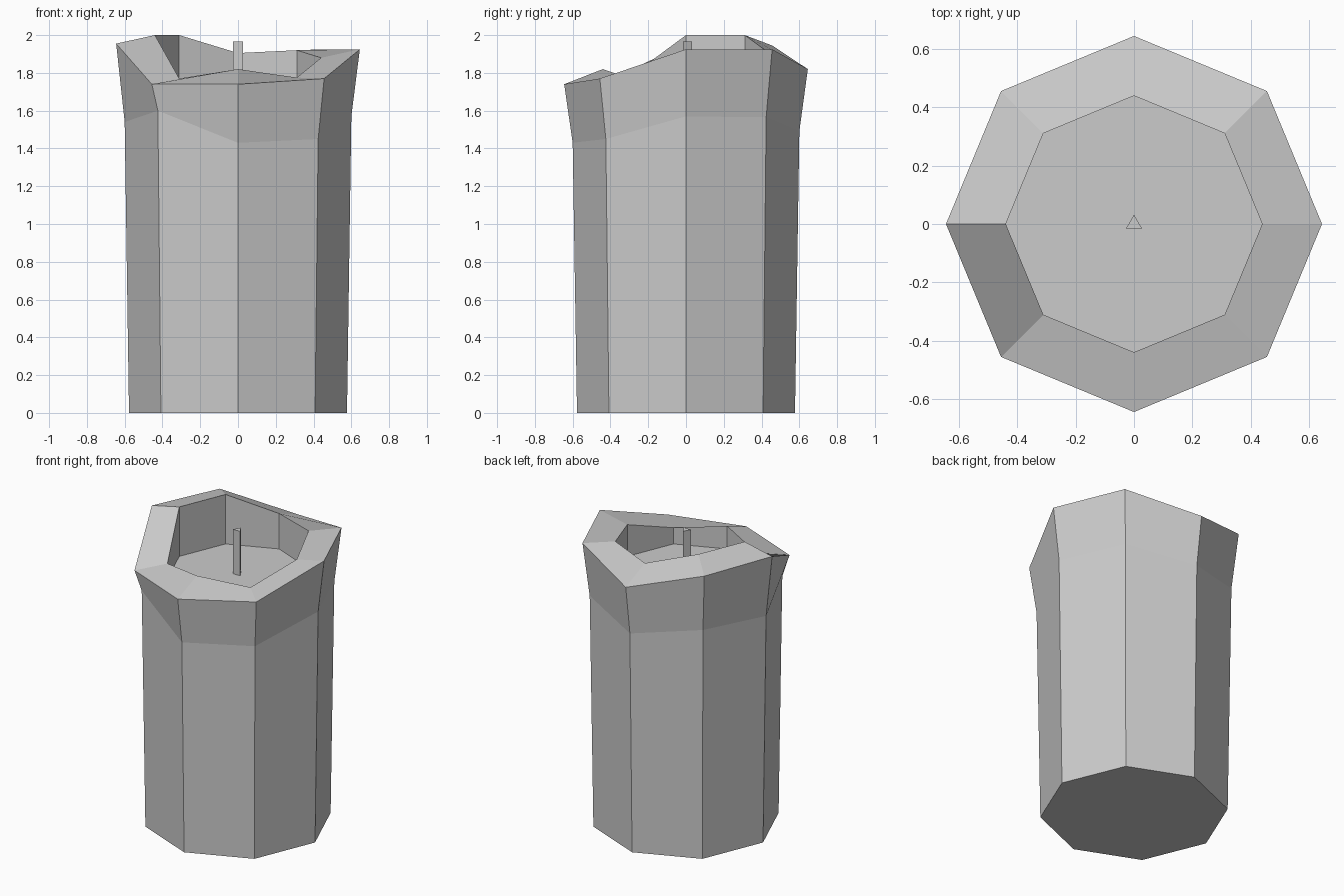
import bpy
import bmesh
from math import sin, cos, pi

cube = bpy.data.objects.get("Cube")
if cube:
    bpy.data.objects.remove(cube, do_unlink=True)


def make_material(name, colour):
    mat = bpy.data.materials.new(name)
    mat.use_nodes = True
    mat.diffuse_color = colour
    mat.node_tree.nodes["Principled BSDF"].inputs["Base Color"].default_value = colour
    return mat


def add_ring(bm, radius, heights, start=0.0):
    """Add a loop of vertices, one per height, counter-clockwise from +x."""
    count = len(heights)
    ring = []
    for i, z in enumerate(heights):
        angle = start + 2 * pi * i / count
        ring.append(bm.verts.new((radius * cos(angle), radius * sin(angle), z)))
    return ring


def loft(name, rings, material, start=0.0):
    """Skin a stack of rings and cap both ends."""
    bm = bmesh.new()
    loops = [add_ring(bm, radius, heights, start) for radius, heights in rings]
    for low, high in zip(loops, loops[1:]):
        for i in range(len(low)):
            j = (i + 1) % len(low)
            bm.faces.new((low[i], low[j], high[j], high[i]))
    bm.faces.new(list(reversed(loops[0])))
    bm.faces.new(loops[-1])
    mesh = bpy.data.meshes.new(name)
    bm.to_mesh(mesh)
    bm.free()
    mesh.materials.append(material)
    obj = bpy.data.objects.new(name, mesh)
    bpy.context.collection.objects.link(obj)
    return obj


wax_grey = make_material("wax_grey", (0.6, 0.6, 0.6, 1))

SIDES = 8
FLOOR = 1.665

# Uneven melted edge: heights run from +x through back, -x and front
shoulder = [1.57, 1.565, 1.49, 1.60, 1.54, 1.60, 1.43, 1.45]
shoulder[3] = 1.56
outer_rim = [1.925, 1.925, 1.82, 1.945, 1.955, 1.74, 1.74, 1.77]
inner_rim = [1.88, 1.92, 1.905, 2.0, 2.0, 1.77, 1.82, 1.775]

# Candle body with a flared lip and a sunken pool
loft("candle_body", [
    (0.577, [0] * SIDES),
    (0.6, shoulder),
    (0.645, outer_rim),
    (0.44, inner_rim),
    (0.44, [FLOOR] * SIDES),
], wax_grey)

# Three-sided wick
loft("wick", [
    (0.032, [FLOOR] * 3),
    (0.032, [1.965] * 3),
], wax_grey, start=pi / 2)
